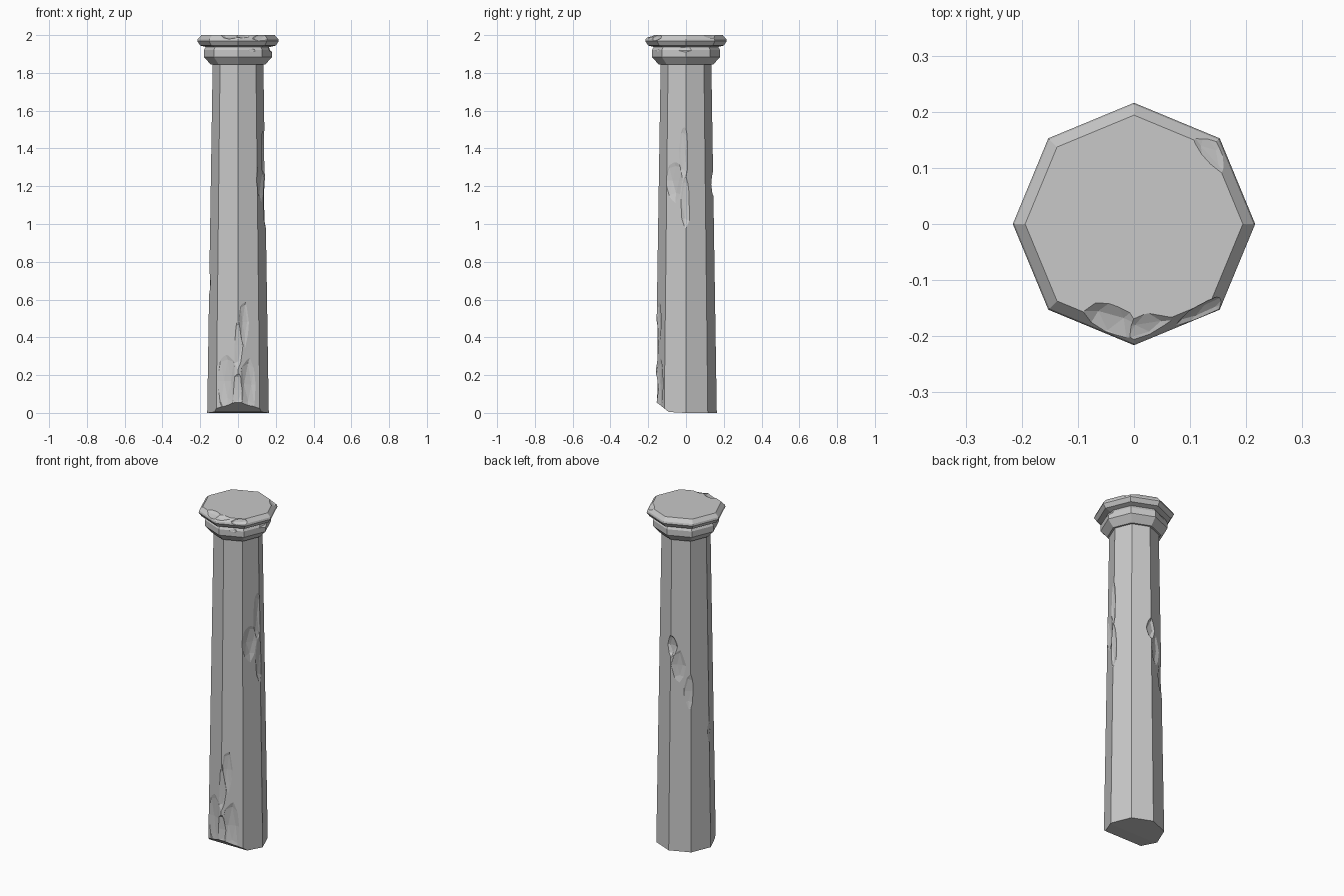
import bpy
import bmesh
import random
from math import radians, cos, sin, tau
from mathutils import Matrix, Vector

random.seed(4)
SIDES = 8
BASE_R, TOP_R, SHAFT_H = 0.163, 0.134, 1.86

if "Cube" in bpy.data.objects:
    bpy.data.objects.remove(bpy.data.objects["Cube"], do_unlink=True)

stone = bpy.data.materials.new("grey_stone")
stone.use_nodes = True
grey = (0.58, 0.58, 0.58, 1)
stone.diffuse_color = grey
stone.node_tree.nodes["Principled BSDF"].inputs["Base Color"].default_value = grey


def make_object(name, bm):
    bmesh.ops.recalc_face_normals(bm, faces=bm.faces)
    mesh = bpy.data.meshes.new(name)
    bm.to_mesh(mesh)
    bm.free()
    mesh.materials.append(stone)
    obj = bpy.data.objects.new(name, mesh)
    bpy.context.collection.objects.link(obj)
    return obj


def octagon_stack(profile):
    """Closed solid from (radius, height) rings."""
    bm = bmesh.new()
    rings = [[bm.verts.new((r * cos(tau * i / SIDES), r * sin(tau * i / SIDES), z))
              for i in range(SIDES)] for r, z in profile]
    for low, high in zip(rings, rings[1:]):
        for i in range(SIDES):
            j = (i + 1) % SIDES
            bm.faces.new((low[i], low[j], high[j], high[i]))
    bm.faces.new(rings[0][::-1])
    bm.faces.new(rings[-1])
    return bm


def slice_off(bm, point, normal):
    """Cut away everything on the normal side and cap the hole."""
    geom = bm.verts[:] + bm.edges[:] + bm.faces[:]
    cut = bmesh.ops.bisect_plane(bm, geom=geom, plane_co=point, plane_no=normal,
                                 clear_outer=True)["geom_cut"]
    bmesh.ops.contextual_create(
        bm, geom=[g for g in cut if isinstance(g, bmesh.types.BMEdge)])


def chip(obj, radius, azimuth, z, tilt, depth, half_width, half_height):
    """Knock a shallow faceted hollow out of the surface."""
    turn = Matrix.Rotation(radians(azimuth), 4, 'Z')
    aim = turn @ Matrix.Rotation(radians(-tilt), 4, 'Y')
    centre = turn @ Vector((radius, 0, z)) + aim @ Vector((2 * depth, 0, 0))
    size = Matrix.Diagonal((3 * depth, half_width / 0.745, half_height / 0.745, 1))
    bm = bmesh.new()
    bmesh.ops.create_icosphere(bm, subdivisions=2, radius=1)
    for v in bm.verts:
        v.co *= random.uniform(0.9, 1.08)
    bm.transform(Matrix.Translation(centre) @ aim @ size)
    cutter = make_object("chip_cutter", bm)
    cutter.hide_render = True
    mod = obj.modifiers.new("chip", 'BOOLEAN')
    mod.operation = 'DIFFERENCE'
    mod.solver = 'EXACT'
    mod.object = cutter
    bpy.context.view_layer.objects.active = obj
    bpy.ops.object.modifier_apply(modifier=mod.name)
    bpy.data.objects.remove(cutter, do_unlink=True)


def shaft_chip(azimuth, z, depth, half_width, half_height):
    ring = BASE_R + (TOP_R - BASE_R) * z / SHAFT_H
    off = radians(azimuth % 45 - 22.5)
    chip(shaft, ring * cos(radians(22.5)) / cos(off), azimuth, z, 0,
         depth, half_width, half_height)


# Tapered shaft with a broken front toe
bm = octagon_stack([(BASE_R, 0), (TOP_R, SHAFT_H)])
slice_off(bm, (0, -0.142, 0.045), (0, -0.62, -0.78))
slice_off(bm, (0, -0.01, 0), (0, -0.06, -1))
shaft = make_object("shaft", bm)

# Worn patches: front foot, left edge, back edge, right edge
for patch in [(-113, 0.17, 0.012, 0.05, 0.16), (-68, 0.15, 0.012, 0.05, 0.15),
              (-90, 0.36, 0.012, 0.05, 0.14), (-75, 0.48, 0.007, 0.03, 0.12),
              (-90, 0.12, 0.018, 0.06, 0.10),
              (-25, 1.23, 0.012, 0.05, 0.11), (-8, 1.38, 0.008, 0.03, 0.14),
              (-3, 1.12, 0.011, 0.04, 0.14),
              (92, 1.21, 0.018, 0.045, 0.07), (110, 1.10, 0.010, 0.04, 0.10),
              (130, 0.95, 0.009, 0.04, 0.10), (182, 0.69, 0.005, 0.025, 0.06)]:
    shaft_chip(*patch)

# Lower moulding of the capital
lower_moulding = make_object("lower_moulding", octagon_stack(
    [(0.145, 1.845), (0.181, 1.885), (0.181, 1.92), (0.168, 1.942)]))
chip(lower_moulding, 0.176, -2, 1.925, 35, 0.012, 0.06, 0.025)
chip(lower_moulding, 0.172, -65, 1.92, 20, 0.008, 0.04, 0.02)

# Cap slab
cap_slab = make_object("cap_slab", octagon_stack(
    [(0.165, 1.936), (0.200, 1.945), (0.216, 1.968), (0.213, 1.979), (0.194, 2.0)]))
chip(cap_slab, 0.172, -104, 2.0, 65, 0.014, 0.055, 0.05)
chip(cap_slab, 0.182, -82, 1.998, 60, 0.012, 0.06, 0.03)
chip(cap_slab, 0.195, -56, 1.985, 35, 0.009, 0.06, 0.02)
chip(cap_slab, 0.185, 42, 1.998, 55, 0.008, 0.06, 0.03)
